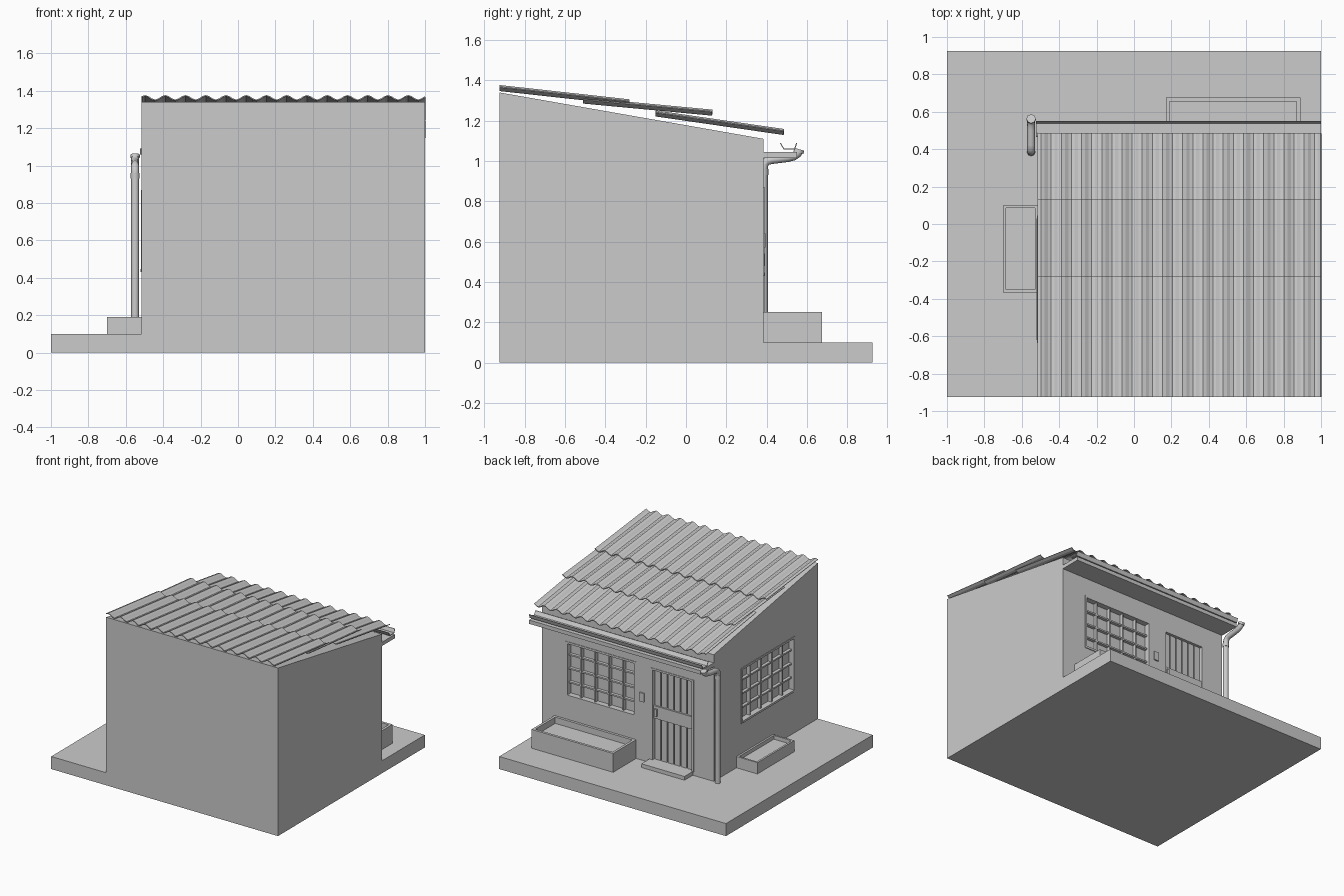
import bpy, bmesh, math

if "Cube" in bpy.data.objects:
    bpy.data.objects.remove(bpy.data.objects["Cube"])

WALL_Y, WALL_X = 0.385, -0.515      # planes of the two detailed walls


def mesh_object(name, verts, faces):
    me = bpy.data.meshes.new(name)
    me.from_pydata(verts, [], faces)
    bm = bmesh.new()
    bm.from_mesh(me)
    bmesh.ops.recalc_face_normals(bm, faces=bm.faces)
    bm.to_mesh(me)
    bm.free()
    ob = bpy.data.objects.new(name, me)
    bpy.context.scene.collection.objects.link(ob)
    return ob


def boxes(name, bounds):
    """One object out of boxes (x0, x1, y0, y1, z0, z1)."""
    verts, faces = [], []
    for x0, x1, y0, y1, z0, z1 in bounds:
        n = len(verts)
        verts += [(x, y, z) for z in (z0, z1)
                  for x, y in ((x0, y0), (x1, y0), (x1, y1), (x0, y1))]
        faces += [[n + i for i in f] for f in
                  ((0, 3, 2, 1), (4, 5, 6, 7), (0, 1, 5, 4),
                   (1, 2, 6, 5), (2, 3, 7, 6), (3, 0, 4, 7))]
    return mesh_object(name, verts, faces)


def extrude_x(name, profile, x0, x1):
    """Closed y-z profile swept along x."""
    n = len(profile)
    verts = [(x, y, z) for x in (x0, x1) for y, z in profile]
    faces = [list(range(n)), list(range(n, 2 * n))]
    faces += [[i, (i + 1) % n, n + (i + 1) % n, n + i] for i in range(n)]
    return mesh_object(name, verts, faces)


def on_back(u0, u1, d0, d1, z0, z1):
    return (u0, u1, WALL_Y + d0, WALL_Y + d1, z0, z1)


def on_left(u0, u1, d0, d1, z0, z1):
    return (WALL_X - d1, WALL_X - d0, u0, u1, z0, z1)


def cut(target, bound):
    cutter = boxes("cutter", [bound])
    mod = target.modifiers.new("cut", 'BOOLEAN')
    mod.operation, mod.solver, mod.object = 'DIFFERENCE', 'EXACT', cutter
    bpy.context.view_layer.objects.active = target
    bpy.ops.object.modifier_apply(modifier=mod.name)
    bpy.data.objects.remove(cutter)


# Ground slab and house body with a sloping top
boxes("ground_slab", [(-1, 1, -0.925, 0.925, 0, 0.1)])
house = extrude_x("house_walls", [(-0.925, 0.1), (WALL_Y, 0.1), (WALL_Y, 1.11),
                                  (-0.925, 1.34)], WALL_X, 1)


# Recessed windows with frame, glazing bars and sill
def window(name, place, u0, u1, z0=0.43, z1=0.87, cols=5, rows=4):
    cut(house, place(u0, u1, -0.04, 0.05, z0, z1))
    f, b = 0.016, 0.006
    parts = [place(u0, u0 + f, -0.04, 0.004, z0, z1),
             place(u1 - f, u1, -0.04, 0.004, z0, z1),
             place(u0 + f, u1 - f, -0.04, 0.004, z1 - f, z1),
             place(u0 + f, u1 - f, -0.04, 0.006, z0, z0 + f)]
    for i in range(1, cols):
        u = u0 + (u1 - u0) * i / cols
        parts.append(place(u - b, u + b, -0.04, -0.012, z0 + f, z1 - f))
    for i in range(1, rows):
        z = z0 + (z1 - z0) * i / rows
        parts.append(place(u0 + f, u1 - f, -0.04, -0.016, z - b, z + b))
    boxes(name, parts)


window("back_window", on_back, 0.17, 0.79)
window("left_window", on_left, -0.635, 0.045)

# Door: frame, planks, middle rail and handle
cut(house, on_back(-0.34, 0.04, -0.04, 0.05, 0.13, 0.86))
boxes("door_frame", [on_back(-0.34, -0.322, -0.04, 0.004, 0.13, 0.86),
                     on_back(0.022, 0.04, -0.04, 0.004, 0.13, 0.86),
                     on_back(-0.322, 0.022, -0.04, 0.004, 0.845, 0.86)])
w = 0.344 / 6
boxes("door_planks", [on_back(-0.322 + i * w + 0.005, -0.322 + (i + 1) * w - 0.005,
                              -0.04, -0.018, 0.13, 0.845) for i in range(6)])
boxes("door_rail", [on_back(-0.322, 0.022, -0.03, -0.006, 0.46, 0.56)])
boxes("door_handle", [on_back(-0.012, 0.008, -0.006, 0.006, 0.48, 0.54)])
boxes("door_step", [on_back(-0.33, 0.05, 0, 0.105, 0.1, 0.13)])
boxes("doorbell", [on_back(0.095, 0.135, 0, 0.01, 0.57, 0.64)])


# Open planters with a recessed bed
def planter(name, x0, x1, y0, y1, z1, depth, t=0.02):
    boxes(name, [(x0, x0 + t, y0, y1, 0.1, z1), (x1 - t, x1, y0, y1, 0.1, z1),
                 (x0 + t, x1 - t, y0, y0 + t, 0.1, z1),
                 (x0 + t, x1 - t, y1 - t, y1, 0.1, z1),
                 (x0 + t, x1 - t, y0 + t, y1 - t, 0.1, z1 - depth)])


planter("back_planter", 0.17, 0.89, WALL_Y, 0.675, 0.25, 0.05)
planter("left_planter", -0.70, WALL_X, -0.365, 0.10, 0.19, 0.03, 0.015)


# Three overlapping rows of corrugated roofing
def roof_row(name, y0, z0, y1, z1, waves=14, seg=6, amp=0.012):
    n = waves * seg
    xs = [WALL_X + (1 - WALL_X) * i / n for i in range(n + 1)]
    wave = [amp * math.cos(2 * math.pi * (i - 1) / seg) for i in range(n + 1)]
    verts = [(x, y0, z0 + h) for x, h in zip(xs, wave)]
    verts += [(x, y1, z1 + h) for x, h in zip(xs, wave)]
    faces = [(i, i + 1, n + 2 + i, n + 1 + i) for i in range(n)]
    ob = mesh_object(name, verts, faces)
    mod = ob.modifiers.new("thickness", 'SOLIDIFY')
    mod.thickness, mod.offset = 0.006, 0


roof_row("roof_row_upper", -0.925, 1.362, -0.28, 1.291)
roof_row("roof_row_middle", -0.51, 1.300, 0.13, 1.240)
roof_row("roof_row_lower", -0.15, 1.236, 0.485, 1.144)

# Eave board and open gutter
boxes("eave_board", [(WALL_X, 1, WALL_Y, 0.55, 1.015, 1.045)])
extrude_x("gutter", [(0.465, 1.09), (0.484, 1.058), (0.541, 1.058), (0.552, 1.09),
                     (0.547, 1.09), (0.537, 1.063), (0.487, 1.063), (0.470, 1.09)],
          -0.525, 1)


# Drainpipe, with a collar at the top end
def pipe(name, pts, radius):
    cu = bpy.data.curves.new(name, 'CURVE')
    cu.dimensions = '3D'
    cu.bevel_depth, cu.bevel_resolution, cu.use_fill_caps = radius, 2, True
    sp = cu.splines.new('POLY')
    sp.points.add(len(pts) - 1)
    for p, (y, z) in zip(sp.points, pts):
        p.co = (-0.55, y, z, 1)
    ob = bpy.data.objects.new(name, cu)
    bpy.context.scene.collection.objects.link(ob)
    bpy.ops.object.select_all(action='DESELECT')
    ob.select_set(True)
    bpy.context.view_layer.objects.active = ob
    bpy.ops.object.convert(target='MESH')
    bpy.ops.object.shade_smooth_by_angle(angle=math.radians(50))


pipe("drainpipe", [(0.385, 0.1), (0.385, 0.96), (0.389, 0.985), (0.402, 1.0),
                   (0.425, 1.006), (0.505, 1.016), (0.535, 1.024),
                   (0.554, 1.037), (0.561, 1.055)], 0.021)
pipe("drainpipe_collar", [(0.558, 1.042), (0.563, 1.058)], 0.025)
pipe("drainpipe_joint", [(0.385, 0.93), (0.385, 0.96)], 0.024)
